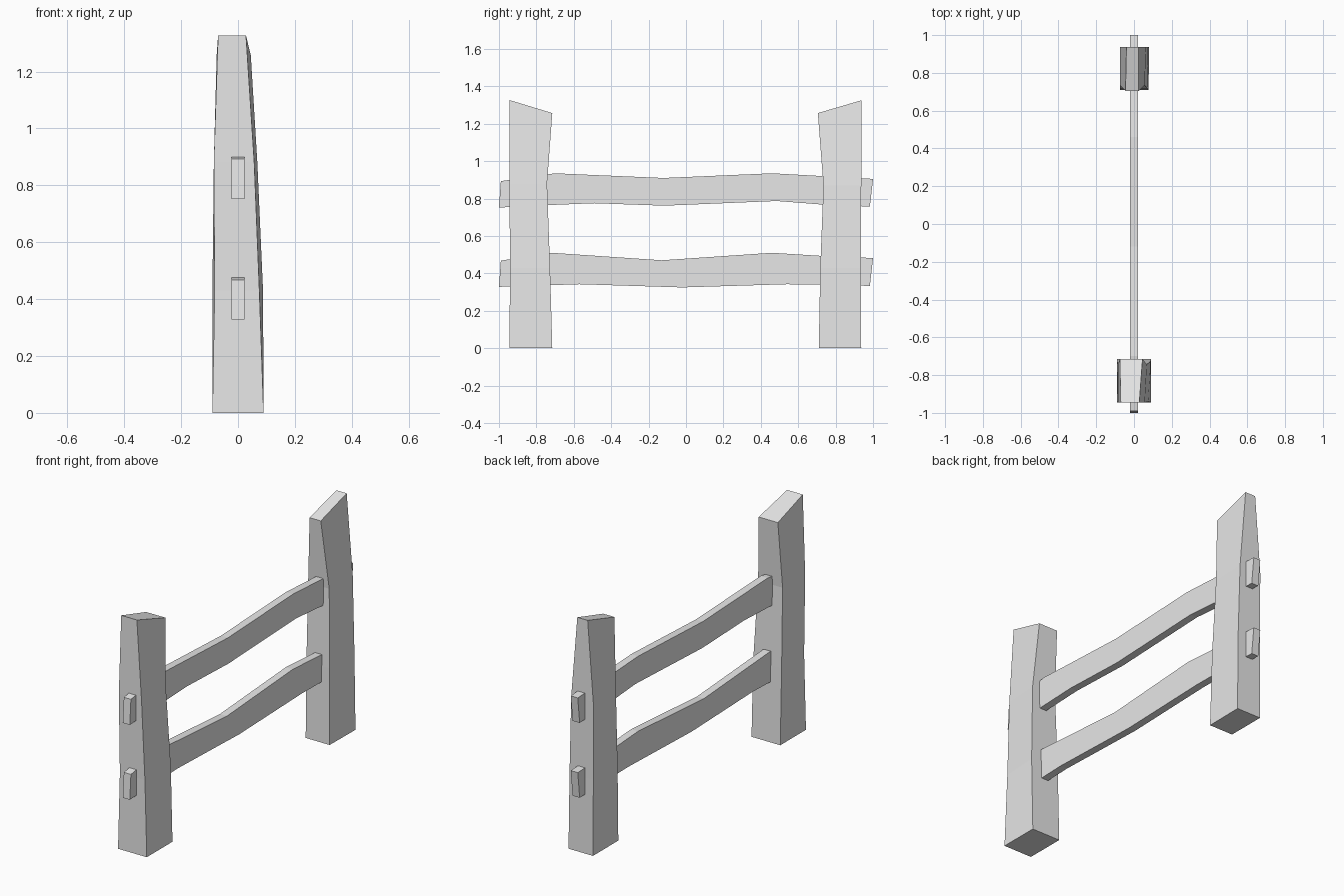
import bpy
import bmesh

if "Cube" in bpy.data.objects:
    bpy.data.objects.remove(bpy.data.objects["Cube"], do_unlink=True)

# Single flat colour
grey = bpy.data.materials.new("plain grey")
grey.use_nodes = True
colour = (0.8, 0.8, 0.8, 1.0)
grey.diffuse_color = colour
grey.node_tree.nodes["Principled BSDF"].inputs["Base Color"].default_value = colour


def loft(name, rings):
    """Skin a list of four-cornered rings and cap both ends."""
    bm = bmesh.new()
    loops = [[bm.verts.new(p) for p in ring] for ring in rings]
    for a, b in zip(loops, loops[1:]):
        for i in range(4):
            j = (i + 1) % 4
            bm.faces.new((a[i], a[j], b[j], b[i]))
    bm.faces.new(loops[0])
    bm.faces.new(loops[-1])
    bmesh.ops.recalc_face_normals(bm, faces=bm.faces)
    mesh = bpy.data.meshes.new(name)
    bm.to_mesh(mesh)
    bm.free()
    mesh.materials.append(grey)
    obj = bpy.data.objects.new(name, mesh)
    bpy.context.collection.objects.link(obj)
    return obj


def post(name, side, levels):
    """Hewn post; each level: outer (y, z, x0, x1), inner (y, z, x0, x1)."""
    rings = []
    for (yo, zo, o0, o1), (yi, zi, i0, i1) in levels:
        rings.append([(o0, side * yo, zo), (o1, side * yo, zo),
                      (i1, side * yi, zi), (i0, side * yi, zi)])
    loft(name, rings)


def rail(name, stations, half=0.022):
    """Wavy plank; each station: top (y, z), bottom (y, z)."""
    loft(name, [[(-half, yt, zt), (half, yt, zt), (half, yb, zb), (-half, yb, zb)]
                for (yt, zt), (yb, zb) in stations])


# Posts: tapered, with tops sloping down towards the middle
post("front_post", -1, [
    ((0.945, 0.00, -0.09, 0.09), (0.715, 0.00, -0.09, 0.09)),
    ((0.94, 0.43, -0.082, 0.075), (0.727, 0.43, -0.09, 0.088)),
    ((0.945, 0.88, -0.085, 0.057), (0.743, 0.88, -0.085, 0.068)),
    ((0.945, 1.327, -0.07, 0.028), (0.715, 1.257, -0.075, 0.045)),
])
post("back_post", 1, [
    ((0.937, 0.00, -0.073, 0.08), (0.71, 0.00, -0.073, 0.077)),
    ((0.935, 0.43, -0.074, 0.075), (0.718, 0.43, -0.074, 0.07)),
    ((0.937, 0.87, -0.075, 0.063), (0.735, 0.87, -0.075, 0.057)),
    ((0.937, 1.325, -0.04, 0.025), (0.705, 1.257, -0.045, 0.025)),
])

# Rails: pass through both posts and stick out at the ends
rail("upper_rail", [
    ((-0.99, 0.893), (-1.00, 0.752)),
    ((-0.70, 0.935), (-0.74, 0.765)),
    ((-0.45, 0.924), (-0.49, 0.775)),
    ((-0.12, 0.910), (-0.115, 0.762)),
    ((0.46, 0.935), (0.485, 0.787)),
    ((0.73, 0.920), (0.73, 0.768)),
    ((1.00, 0.905), (0.983, 0.757)),
])
rail("lower_rail", [
    ((-0.99, 0.468), (-1.00, 0.328)),
    ((-0.72, 0.510), (-0.57, 0.342)),
    ((-0.13, 0.470), (-0.02, 0.325)),
    ((0.46, 0.510), (0.54, 0.342)),
    ((0.73, 0.493), (0.73, 0.340)),
    ((1.00, 0.482), (0.983, 0.333)),
])
